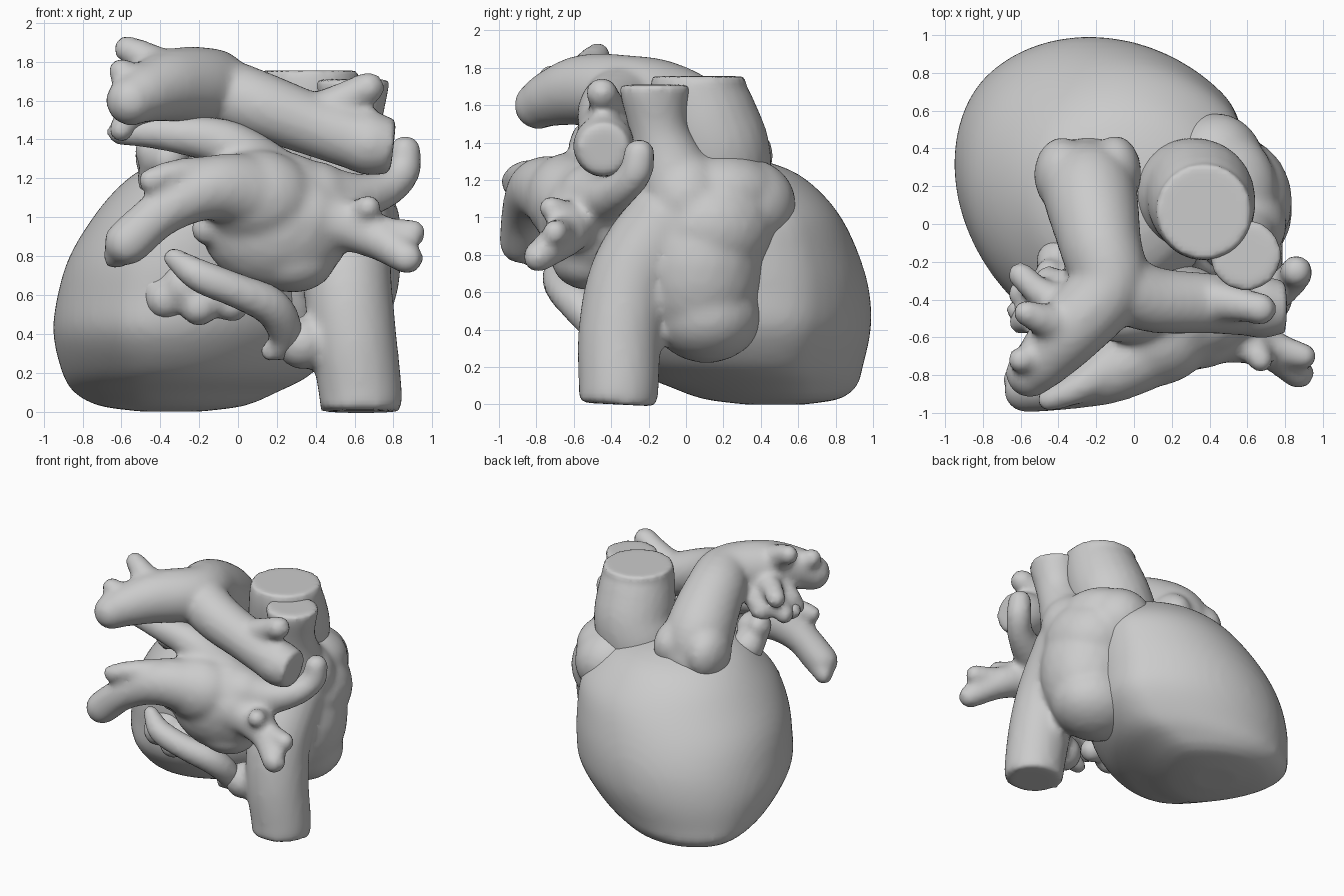
import bpy, bmesh, math
from mathutils import Vector, Matrix


def spline(pts, steps=6):
    """Catmull-Rom through points of any dimension."""
    p = [Vector(q) for q in pts]
    p = [p[0] * 2 - p[1]] + p + [p[-1] * 2 - p[-2]]
    out = []
    for i in range(1, len(p) - 2):
        a, b, c, d = p[i - 1:i + 3]
        for k in range(steps):
            t = k / steps
            out.append(0.5 * (2 * b + (c - a) * t + (2 * a - 5 * b + 4 * c - d) * t * t
                              + (3 * b - a - 3 * c + d) * t ** 3))
    return out + [p[-2]]


def loft(bm, rings):
    vs = [[bm.verts.new(co) for co in r] for r in rings]
    n = len(vs[0])
    for a, b in zip(vs, vs[1:]):
        for i in range(n):
            bm.faces.new((a[i], a[(i + 1) % n], b[(i + 1) % n], b[i]))
    bm.faces.new(vs[0][::-1])
    bm.faces.new(vs[-1])


def ball(bm, c, r):
    r = r if isinstance(r, tuple) else (r, r, r)
    bmesh.ops.create_icosphere(bm, subdivisions=3, radius=1,
                               matrix=Matrix.Translation(c) @ Matrix.Diagonal((*r, 1)))


def tube(bm, pts, round_end=True, n=24):
    """Round pipe along (x, y, z, radius) points."""
    path = spline(pts)
    pos = [Vector(q[:3]) for q in path]
    rings, side, old = [], None, None
    for i, q in enumerate(path):
        t = (pos[min(i + 1, len(pos) - 1)] - pos[max(i - 1, 0)]).normalized()
        if i == 0:
            t = (Vector(pts[1][:3]) - Vector(pts[0][:3])).normalized()
        side = t.orthogonal().normalized() if side is None else old.rotation_difference(t) @ side
        up, old = t.cross(side), t
        rings.append([pos[i] + q[3] * (side * math.cos(a) + up * math.sin(a))
                      for a in (2 * math.pi * k / n for k in range(n))])
    loft(bm, rings)
    if round_end:
        ball(bm, pos[0], path[0][3])
        ball(bm, pos[-1], path[-1][3])


def finish(name, bm, voxel=0.025, smooth=4):
    """Fuse the overlapping pieces into one soft skin."""
    bmesh.ops.recalc_face_normals(bm, faces=bm.faces[:])
    me = bpy.data.meshes.new(name)
    bm.to_mesh(me)
    bm.free()
    ob = bpy.data.objects.new(name, me)
    bpy.context.collection.objects.link(ob)
    m = ob.modifiers.new("fuse", 'REMESH')
    m.mode, m.voxel_size, m.use_smooth_shade = 'VOXEL', voxel, True
    s = ob.modifiers.new("soften", 'SMOOTH')
    s.factor, s.iterations = 0.5, smooth
    return ob


def part(name, balls=(), tubes=(), cut=(), smooth=4):
    bm = bmesh.new()
    for c, r in balls:
        ball(bm, c, r)
    for t in tubes:
        tube(bm, t)
    for t in cut:
        tube(bm, t, False)
    return finish(name, bm, smooth=smooth)


# Ventricles: egg-shaped level sections (z, cx, cy, apex half, right half, left half, base half)
levels = [(0.0, -.33, .45, .2, .17, .15, .12), (.03, -.3, .36, .5, .42, .31, .22),
          (.1, -.25, .26, .73, .57, .42, .29), (.2, -.17, .16, .87, .69, .57, .38),
          (.4, -.11, .12, .94, .79, .73, .46), (.6, -.10, .13, .90, .80, .75, .5),
          (.8, -.08, .11, .84, .79, .73, .5), (1.0, -.03, .09, .75, .73, .68, .46),
          (1.15, -.03, .09, .62, .61, .56, .4), (1.25, -.03, .09, .48, .47, .44, .33),
          (1.31, -.03, .09, .3, .28, .28, .2), (1.33, -.03, .09, .1, .1, .1, .1)]
bm = bmesh.new()
rings = []
for z, cx, cy, a, b, b2, base in spline(levels, 4):
    ring = []
    for k in range(64):
        t = 2 * math.pi * k / 64
        u = math.cos(t) * (a if math.cos(t) > 0 else base)
        v = math.sin(t) * (b if math.sin(t) > 0 else b2)
        ring.append((cx + (v - u) * .7071, cy + (u + v) * .7071, z))
    rings.append(ring)
loft(bm, rings)
finish("ventricles", bm, .03, 6)

# Right atrium with its appendage and both venae cavae
part("right_atrium",
     [((.47, .07, .75), (.37, .35, .48)), ((.46, .11, .48), (.33, .3, .26)),
      ((.5, .12, .95), (.34, .36, .32)), ((.43, .32, 1.07), (.26, .27, .25)),
      ((.48, .18, 1.14), (.28, .32, .21)), ((.55, .0, 1.1), (.26, .24, .27)),
      ((.33, -.4, .35), .135)],
     cut=[[(.63, -.365, 0, .21), (.63, -.36, .1, .215), (.59, -.35, .4, .225),
           (.56, -.28, .7, .23), (.55, -.08, 1.0, .24)],
          [(.59, -.165, 1.71, .195), (.59, -.165, 1.64, .182), (.58, -.14, 1.45, .16),
           (.55, -.06, 1.2, .22)]],
     smooth=8)

# Aorta, cut flat on top
part("aorta", cut=[[(.37, .07, 1.755, .25), (.37, .07, 1.65, .265), (.36, .11, 1.5, .285),
                    (.34, .16, 1.35, .29), (.28, .16, 1.2, .29), (.2, .15, 1.0, .25)]], smooth=3)

# Pulmonary artery: trunk, fork and lung branches
part("pulmonary_artery",
     [((-.38, .26, 1.32), (.15, .2, .2)), ((-.1, .27, 1.33), (.14, .2, .18))],
     [[(-.24, .22, 1.25, .24), (-.23, .15, 1.42, .25), (-.18, -.1, 1.61, .22),
       (-.14, -.33, 1.67, .2), (-.33, -.55, 1.68, .19), (-.47, -.71, 1.64, .155),
       (-.55, -.79, 1.6, .13)],
      [(-.15, -.3, 1.66, .19), (.1, -.4, 1.58, .175), (.4, -.42, 1.47, .16), (.63, -.44, 1.39, .155)],
      [(.4, -.4, 1.52, .12), (.58, -.43, 1.62, .09), (.67, -.45, 1.665, .085)],
      [(-.35, -.55, 1.72, .13), (-.5, -.5, 1.83, .085), (-.57, -.47, 1.865, .07)],
      [(-.5, -.7, 1.68, .1), (-.6, -.72, 1.75, .07)],
      [(-.35, -.45, 1.62, .12), (-.5, -.36, 1.62, .08), (-.6, -.27, 1.6, .07)],
      [(-.35, -.42, 1.6, .1), (-.5, -.4, 1.52, .085), (-.6, -.37, 1.44, .07)],
      [(-.35, -.35, 1.55, .09), (-.45, -.3, 1.46, .08)],
      [(-.4, -.5, 1.6, .1), (-.55, -.5, 1.52, .08), (-.6, -.52, 1.45, .065)]],
     cut=[[(.55, -.43, 1.42, .15), (.68, -.44, 1.38, .165), (.8, -.44, 1.365, .14)]],
     smooth=6)

# Left atrium with lung veins on both sides
part("left_atrium",
     [((.2, -.5, .98), (.4, .29, .36)), ((.28, -.52, .77), (.22, .2, .16)),
      ((.1, -.62, 1.1), (.3, .24, .25))],
     [[(.15, -.62, 1.1, .22), (-.12, -.78, 1.15, .17), (-.37, -.86, 1.04, .125), (-.57, -.88, .87, .12)],
      [(-.5, -.87, .92, .1), (-.63, -.82, .8, .07)],
      [(-.15, -.78, 1.2, .12), (-.32, -.88, 1.22, .08), (-.45, -.93, 1.19, .065)],
      [(.2, -.45, 1.17, .18), (-.05, -.5, 1.37, .13), (-.35, -.5, 1.43, .095), (-.61, -.46, 1.44, .068)],
      [(.1, -.5, .95, .15), (-.16, -.6, .94, .085)],
      [(.35, -.55, 1.0, .22), (.55, -.6, .96, .14), (.72, -.66, .89, .11), (.87, -.79, .79, .085)],
      [(.65, -.63, .93, .1), (.79, -.67, .92, .08), (.9, -.7, .92, .07)],
      [(.6, -.6, .98, .1), (.67, -.72, 1.05, .068)],
      [(.4, -.5, 1.1, .19), (.6, -.44, 1.1, .13), (.77, -.35, 1.15, .095),
       (.85, -.27, 1.24, .09), (.86, -.25, 1.34, .085)]],
     smooth=8)

# Left atrial appendage: a lumpy strip low on the left
part("left_appendage",
     [((-.45, -.38, .66), .11), ((-.37, -.46, .58), .11), ((-.27, -.48, .64), .13),
      ((-.2, -.52, .54), .1), ((-.1, -.48, .6), .12), ((-.03, -.5, .55), .09),
      ((-.45, -.28, 1.34), (.08, .1, .1)), ((-.36, -.32, 1.3), (.11, .13, .12))],
     [[(-.4, -.2, 1.2, .12), (-.42, -.3, 1.3, .09)]], smooth=4)

# Coronary sinus: the vein curving under the left atrium
part("coronary_sinus", [((.17, -.42, .31), .055)],
     [[(-.33, -.62, .79, .055), (-.2, -.68, .7, .085), (0, -.66, .62, .09), (.17, -.58, .54, .1),
       (.24, -.48, .42, .09), (.22, -.42, .33, .07)]], smooth=3)
